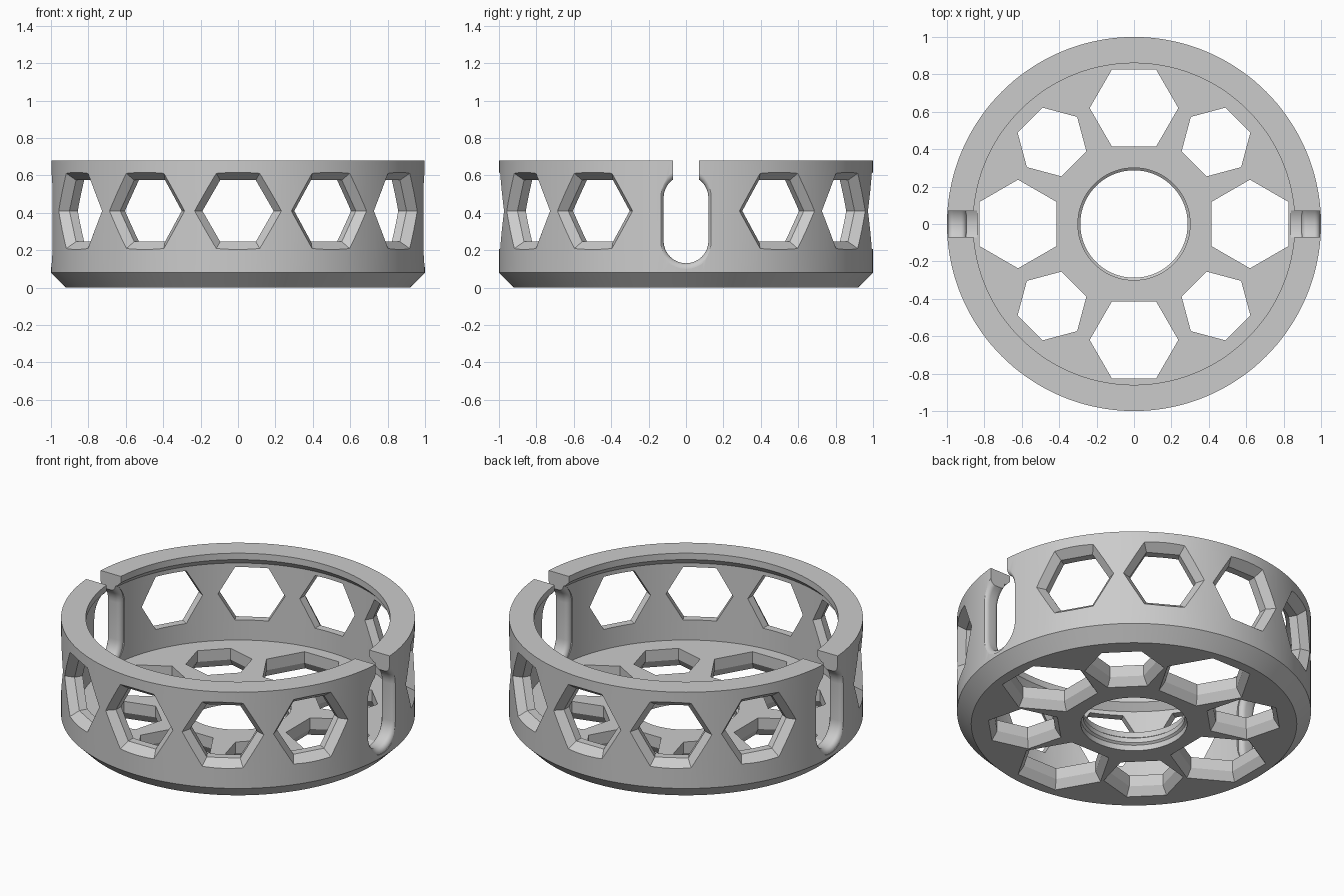
import bpy, bmesh, math
from mathutils import Matrix

if "Cube" in bpy.data.objects:
    bpy.data.objects.remove(bpy.data.objects["Cube"], do_unlink=True)

grey = bpy.data.materials.new("light grey plastic")
grey.use_nodes = True
grey.diffuse_color = (0.6, 0.6, 0.6, 1)
grey.node_tree.nodes["Principled BSDF"].inputs["Base Color"].default_value = (0.6, 0.6, 0.6, 1)


def finish(name, bm):
    """Turn a bmesh into an object in the scene."""
    bmesh.ops.recalc_face_normals(bm, faces=bm.faces)
    mesh = bpy.data.meshes.new(name)
    bm.to_mesh(mesh)
    bm.free()
    obj = bpy.data.objects.new(name, mesh)
    bpy.context.collection.objects.link(obj)
    return obj


def lathe(name, profile, steps):
    """Revolve a closed (radius, height) profile around z."""
    bm = bmesh.new()
    verts = [bm.verts.new((r, 0, z)) for r, z in profile]
    edges = [bm.edges.new((a, b)) for a, b in zip(verts, verts[1:] + verts[:1])]
    bmesh.ops.spin(bm, geom=verts + edges, cent=(0, 0, 0), axis=(0, 0, 1),
                   angle=math.tau, steps=steps, use_merge=True)
    bmesh.ops.remove_doubles(bm, verts=bm.verts, dist=1e-5)
    return finish(name, bm)


def loft(bm, rings, matrix):
    """Join rings of points into a capped solid."""
    rows = [[bm.verts.new(matrix @ Matrix.Translation(p).translation) for p in ring] for ring in rings]
    for low, high in zip(rows, rows[1:]):
        for i in range(len(low)):
            j = (i + 1) % len(low)
            bm.faces.new((low[i], low[j], high[j], high[i]))
    bm.faces.new(rows[0][::-1])
    bm.faces.new(rows[-1])


def hexagon(radius):
    return [(radius * math.cos(k * math.pi / 3), radius * math.sin(k * math.pi / 3)) for k in range(6)]


def turn(degrees):
    return Matrix.Rotation(math.radians(degrees), 4, 'Z')


def cut(target, cutter):
    cutter.hide_render = True
    mod = target.modifiers.new("cut", 'BOOLEAN')
    mod.object, mod.operation, mod.solver = cutter, 'DIFFERENCE', 'EXACT'
    bpy.context.view_layer.objects.active = target
    bpy.ops.object.modifier_apply(modifier=mod.name)
    bpy.data.objects.remove(cutter, do_unlink=True)


# Cup: chamfered foot, inward lip at the rim, floor with a central hole
cup = lathe("round_basket", [
    (0.92, 0), (1, 0.08), (1, 0.68), (0.86, 0.68), (0.86, 0.64), (0.9, 0.6),
    (0.9, 0.12), (0.3, 0.12), (0.3, 0.085), (0.287, 0.075), (0.287, 0.045),
    (0.3, 0.035), (0.3, 0)], 144)

# Hexagonal windows in the wall and floor, flared towards the outside
bm = bmesh.new()
WALL_Z = 0.41
for step in range(12):
    if step % 6:
        rings = [[(math.sqrt(depth ** 2 - u ** 2), u, v + WALL_Z) for u, v in hexagon(size)]
                 for depth, size in ((0.8, 0.19), (0.95, 0.19), (1, 0.232), (1.05, 0.274))]
        loft(bm, rings, turn(step * 30))
for step in range(8):
    size = 0.19 if step % 2 else 0.237
    rings = [[(0.62 + v, u, z) for u, v in hexagon(size + flare)]
             for z, flare in ((0.16, 0), (0.05, 0), (0, 0.036), (-0.02, 0.05))]
    loft(bm, rings, turn(step * 45))
cut(cup, finish("window_cutter", bm))


def capsule(x, radius, low=0.25, high=0.48, segments=16):
    points = []
    for centre, start in ((high, 0), (low, math.pi)):
        for i in range(segments + 1):
            a = start + math.pi * i / segments
            points.append((x, radius * math.cos(a), centre + radius * math.sin(a)))
    return points


# Keyhole slots on both sides, with rounded edges inside and outside
ROUND = 0.03
arc = [(ROUND * math.sin(a), ROUND * (1 - math.cos(a))) for a in (math.pi / 2 * i / 6 for i in range(7))]
inner, outer = 0.895, 0.995
path = [(0.84, ROUND)] + [(inner + ROUND - s, d) for s, d in reversed(arc)]
path += [(outer - ROUND + s, d) for s, d in arc] + [(1.1, ROUND)]
slots = bmesh.new()
gaps = bmesh.new()
for side in (0, 180):
    loft(slots, [capsule(x, 0.12 + d) for x, d in path], turn(side))
    bmesh.ops.create_cube(gaps, size=1, matrix=turn(side) @ Matrix.Translation((0.95, 0, 0.6))
                          @ Matrix.Diagonal((0.3, 0.14, 0.3, 1)))
cut(cup, finish("slot_cutter", slots))
cut(cup, finish("gap_cutter", gaps))

# Shading and colour
cup.data.materials.clear()
cup.data.materials.append(grey)
bpy.ops.object.select_all(action='DESELECT')
cup.select_set(True)
bpy.context.view_layer.objects.active = cup
bpy.ops.object.shade_smooth_by_angle(angle=math.radians(25))
